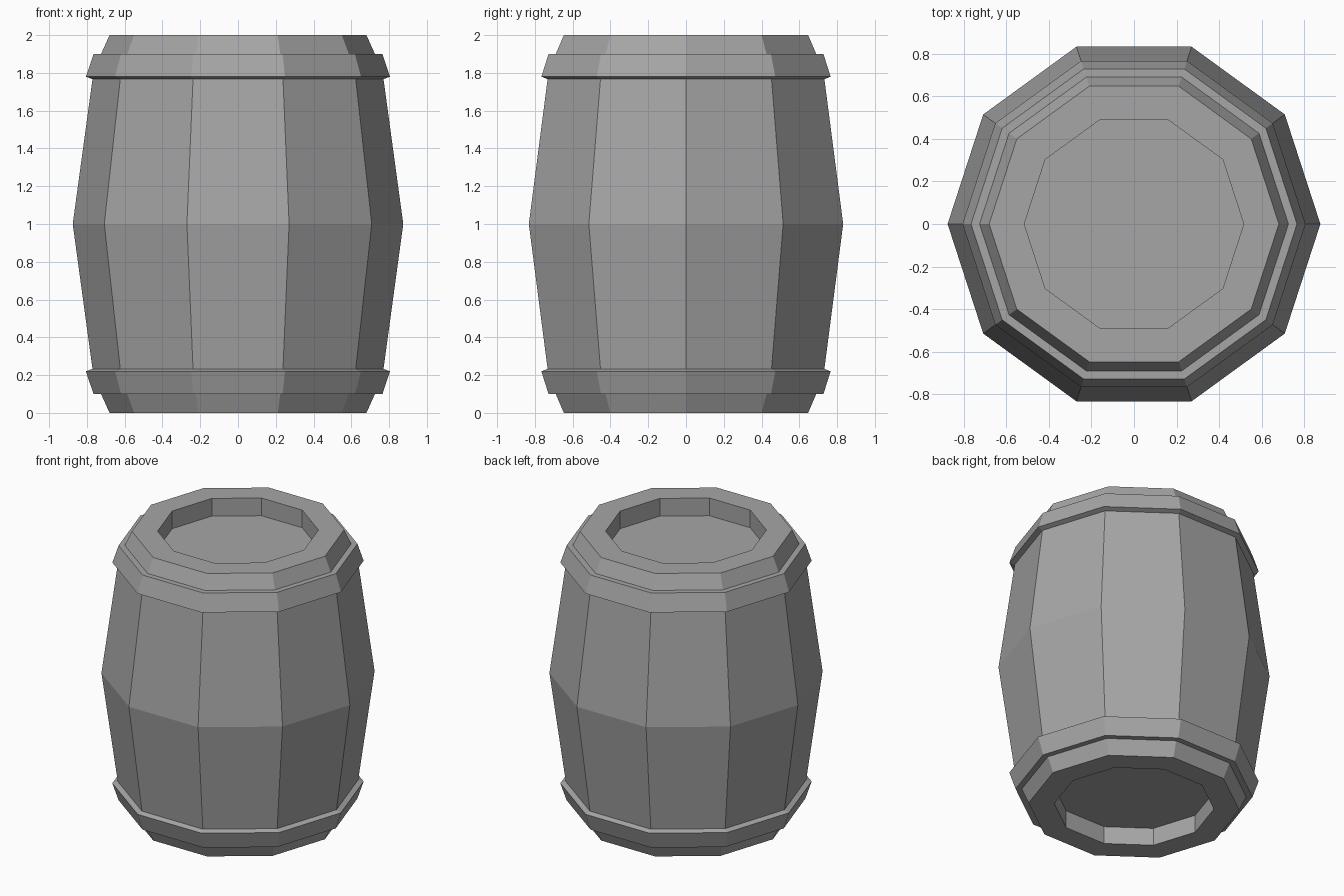
import bpy, bmesh
from math import cos, sin, tau

SIDES = 10

cube = bpy.data.objects.get("Cube")
if cube:
    bpy.data.objects.remove(cube, do_unlink=True)

grey = bpy.data.materials.new("plain grey")
grey.use_nodes = True
colour = (0.38, 0.38, 0.38, 1)
grey.diffuse_color = colour
grey.node_tree.nodes["Principled BSDF"].inputs["Base Color"].default_value = colour


def lathe(name, profile, ring):
    """Turn a (radius, height) profile into a ten-sided solid or closed ring."""
    bm = bmesh.new()
    loops = [[bm.verts.new((r * cos(tau * i / SIDES), r * sin(tau * i / SIDES), z))
              for i in range(SIDES)] for r, z in profile]
    pairs = list(zip(loops, loops[1:]))
    if ring:
        pairs.append((loops[-1], loops[0]))
    else:
        bm.faces.new(loops[0])
        bm.faces.new(loops[-1])
    for a, b in pairs:
        for i in range(SIDES):
            j = (i + 1) % SIDES
            bm.faces.new((a[i], a[j], b[j], b[i]))
    bmesh.ops.recalc_face_normals(bm, faces=bm.faces)
    mesh = bpy.data.meshes.new(name)
    bm.to_mesh(mesh)
    bm.free()
    mesh.materials.append(grey)
    obj = bpy.data.objects.new(name, mesh)
    bpy.context.collection.objects.link(obj)
    return obj


def flipped(profile):
    """Mirror a profile about mid height."""
    return [(r, 2 - z) for r, z in reversed(profile)]


# Barrel body: bulging staves, chamfered rims and a recessed lid at both ends
upper = [(0.77, 1.77), (0.725, 1.9), (0.68, 2), (0.515, 2), (0.515, 1.875)]
lathe("barrel_body", flipped(upper) + [(0.875, 1)] + upper, ring=False)

# Hoops: tapered bands with a sloping lip against the staves
hoop = [(0.7, 1.77), (0.77, 1.767), (0.805, 1.78), (0.765, 1.9), (0.7, 1.9)]
lathe("top_hoop", hoop, ring=True)
lathe("bottom_hoop", flipped(hoop), ring=True)
